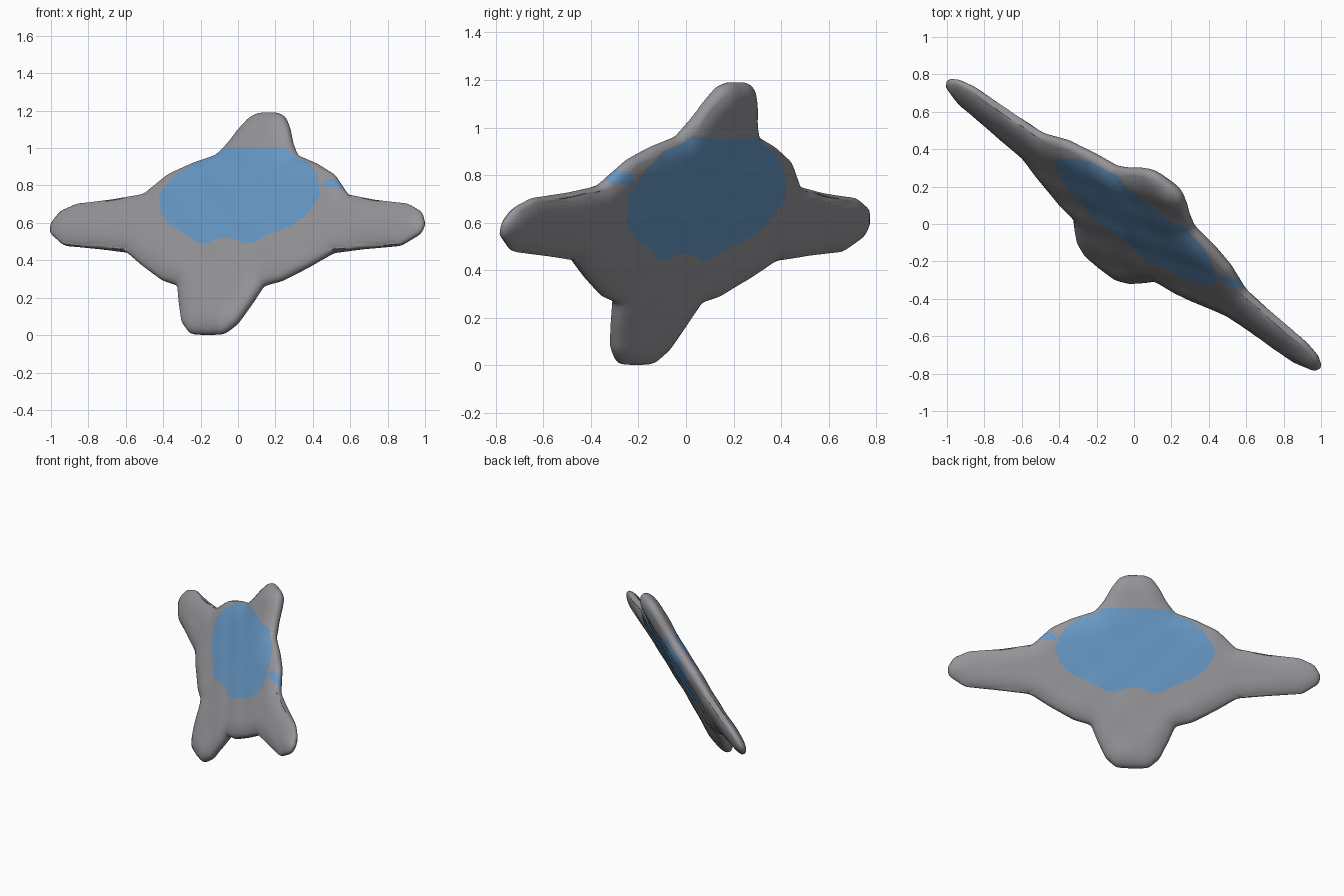
import bpy
import bmesh
import math
from mathutils import Vector, kdtree, geometry

cube = bpy.data.objects.get("Cube")
if cube:
    bpy.data.objects.remove(cube, do_unlink=True)


def material(name, rgb):
    mat = bpy.data.materials.new(name)
    mat.use_nodes = True
    mat.diffuse_color = (*rgb, 1)
    mat.node_tree.nodes["Principled BSDF"].inputs["Base Color"].default_value = (*rgb, 1)
    return mat


# Tilted frame: long axis, short axis and facing direction of the slab
CENTRE = Vector((0, 0, 0.595))
LONG = Vector((1, -0.77, 0)).normalized()
FACING = Vector((-0.552, -0.717, 0.427)).normalized()
SHORT = FACING.cross(LONG)

# Half outlines from top to bottom, mirrored across the short axis
BODY = [(0, .655), (.06, .655), (.11, .635), (.16, .57), (.21, .48), (.27, .405),
        (.42, .355), (.56, .29), (.69, .17), (.9, .135), (1.12, .115), (1.22, .07),
        (1.262, 0), (1.25, -.055), (1.14, -.125), (.9, -.145), (.7, -.165),
        (.56, -.25), (.4, -.335), (.285, -.365), (.24, -.47), (.18, -.59),
        (.11, -.65), (0, -.655)]
PATCH = [(0, .425), (.22, .425), (.34, .385), (.47, .28), (.545, .15), (.5, .04),
         (.42, -.03), (.34, -.065), (.25, -.1), (.2, -.135), (.13, -.145),
         (.05, -.115), (0, -.112)]


def mirrored(half):
    pts = [Vector(p) for p in half]
    return pts + [Vector((-p.x, p.y)) for p in reversed(pts[1:-1])]


def resample(loop, step):
    out = []
    for a, b in zip(loop, loop[1:] + loop[:1]):
        n = max(1, round((b - a).length / step))
        out += [a.lerp(b, i / n) for i in range(n)]
    return out


def soften(loop):
    n = len(loop)
    return [(loop[i - 1] + 2 * loop[i] + loop[(i + 1) % n]) / 4 for i in range(n)]


def ray_hit(target, loop):
    """Where the line from the middle towards target crosses the loop."""
    far = target.normalized() * 3
    for a, b in zip(loop, loop[1:] + loop[:1]):
        hit = geometry.intersect_line_line_2d(Vector((0, 0)), far, a, b)
        if hit:
            return hit
    return target * 0.5


outline = soften(resample(mirrored(BODY), 0.022))
patch_loop = mirrored(PATCH)
patch_edge = []
for p in outline:
    hit = ray_hit(p, patch_loop)
    patch_edge.append(hit if hit.length < p.length * 0.965 else p * 0.965)

tree = kdtree.KDTree(len(outline))
for i, p in enumerate(outline):
    tree.insert((p.x, p.y, 0), i)
tree.balance()


def half_thickness(p):
    """Rounded rim, nearly flat middle, arms slightly thinner, faint ripples."""
    d = min(1, tree.find((p.x, p.y, 0))[2] / 0.12)
    ripple = 1 + 0.05 * math.sin(17 * p.x) * math.sin(21 * p.y + 1)
    return 0.06 * math.sqrt(1 - (1 - d) ** 2) * (1 - 0.25 * abs(p.x)) * ripple


def place(p, side):
    return CENTRE + LONG * p.x + SHORT * p.y + FACING * side * half_thickness(p)


INNER, OUTER = 7, 12
N = len(outline)
bm = bmesh.new()
rim = [bm.verts.new(CENTRE + LONG * p.x + SHORT * p.y) for p in outline]


def is_small_spot(p):
    return p.x > 0.54 and 0.2 < p.y < 0.25


# Front and back shells built from rings that share one rim
for side in (1, -1):
    middle = bm.verts.new(place(Vector((0, 0)), side))
    flat_rings = [[e * (k / INNER) for e in patch_edge] for k in range(1, INNER + 1)]
    for k in range(1, OUTER + 1):
        t = 1 - (1 - k / OUTER) ** 2
        flat_rings.append([e.lerp(o, t) for e, o in zip(patch_edge, outline)])
    rings = [[bm.verts.new(place(p, side)) for p in ring] for ring in flat_rings[:-1]]
    rings.append(rim)
    for i in range(N):
        j = (i + 1) % N
        bm.faces.new((middle, rings[0][i], rings[0][j])).material_index = 1
        for k in range(len(rings) - 1):
            a, b = rings[k], rings[k + 1]
            face = bm.faces.new((a[i], b[i], b[j], a[j]))
            mid = (flat_rings[k][i] + flat_rings[k + 1][j]) / 2
            face.material_index = int(k < INNER - 1 or is_small_spot(mid))
bmesh.ops.recalc_face_normals(bm, faces=bm.faces)

mesh = bpy.data.meshes.new("four_lobed_slab")
bm.to_mesh(mesh)
bm.free()
mesh.materials.append(material("warm grey", (0.30, 0.295, 0.315)))
mesh.materials.append(material("soft blue", (0.135, 0.31, 0.55)))
slab = bpy.data.objects.new("four_lobed_slab", mesh)
bpy.context.collection.objects.link(slab)

bpy.context.view_layer.objects.active = slab
slab.select_set(True)
bpy.ops.object.shade_smooth_by_angle(angle=math.radians(60))
